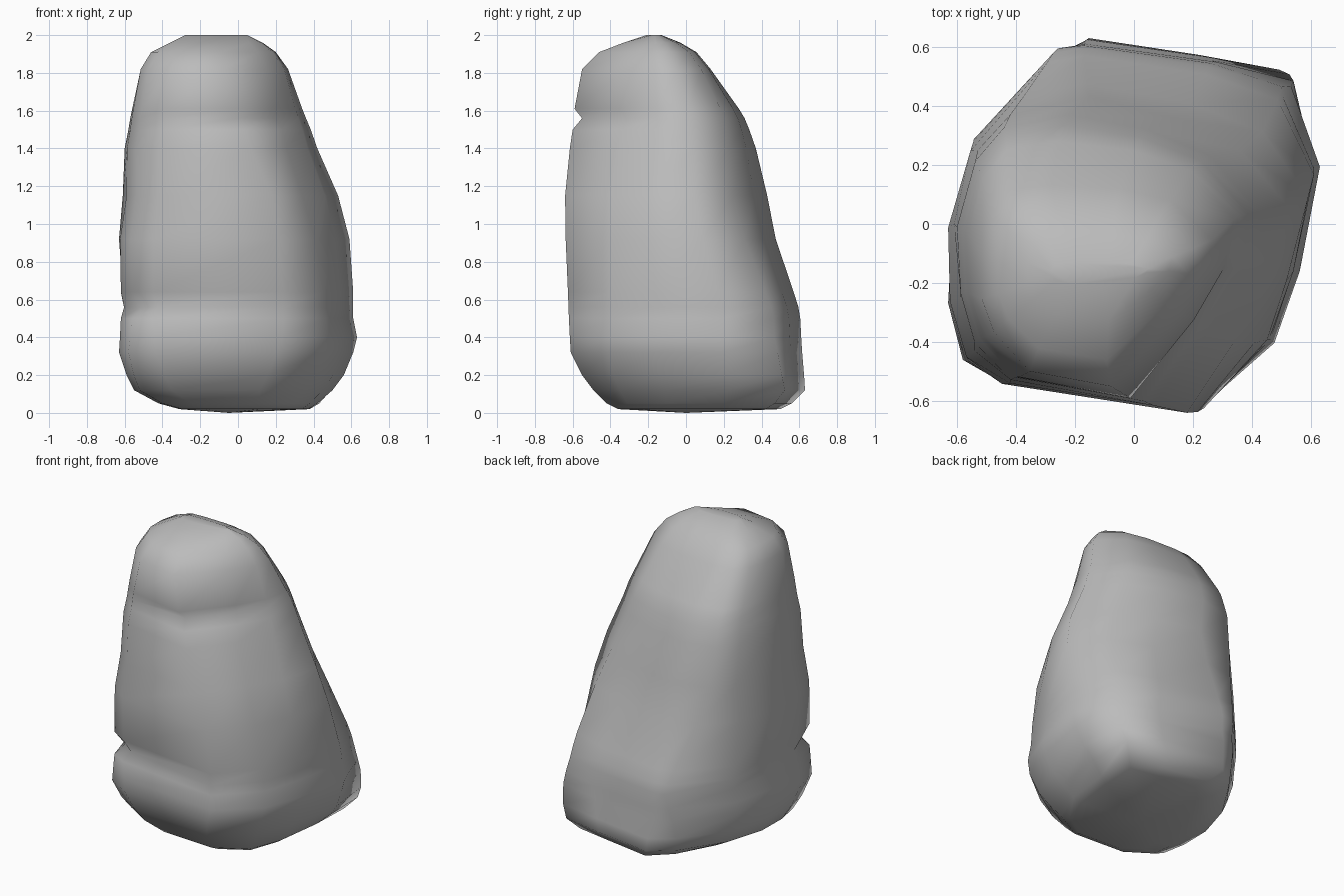
import bpy, bmesh
from mathutils import Vector

cube = bpy.data.objects.get("Cube")
if cube:
    bpy.data.objects.remove(cube, do_unlink=True)

# Matching plan outlines from the underside up to the narrow, chamfered head
BASE = [(-.4, -.3), (-.25, -.4), (.1, -.42), (.3, -.31), (.38, -.1), (.42, .2), (.43, .47),
        (.2, .51), (-.1, .56), (-.23, .44), (-.36, .2), (-.42, 0), (-.42, -.17)]
FOOT = [(-.57, -.47), (-.46, -.53), (.25, -.62), (.48, -.39), (.56, -.15), (.63, .2), (.52, .47),
        (.27, .55), (-.17, .61), (-.26, .6), (-.55, .29), (-.61, 0), (-.63, -.26)]
WAIST = [(-.54, -.43), (-.42, -.54), (.18, -.64), (.34, -.4), (.46, -.2), (.53, .05), (.36, .25),
         (.13, .36), (-.15, .43), (-.42, .37), (-.53, .25), (-.61, 0), (-.59, -.25)]
HEAD = [(-.47, -.36), (-.35, -.49), (-.08, -.54), (.15, -.3), (.24, -.16), (.26, -.05), (.12, .08),
        (-.05, .12), (-.28, .13), (-.41, .12), (-.48, .04), (-.51, -.1), (-.51, -.25)]
PLANS = [(.06, BASE), (.5, FOOT), (1.15, WAIST), (1.8, HEAD)]

# Height, then extent of the boulder: left, right, front, back
LEVELS = [(.02, -.31, .38, -.36, .5), (.05, -.42, .43, -.42, .56), (.12, -.55, .5, -.49, .63),
          (.2, -.59, .56, -.55, .625), (.32, -.63, .61, -.61, .615), (.4, -.625, .63, -.615, .61),
          (.5, -.62, .61, -.62, .605), (.56, -.62, .61, -.622, .595), (.64, -.62, .61, -.625, .57),
          (.92, -.63, .59, -.637, .475), (1.15, -.61, .53, -.64, .43), (1.4, -.6, .42, -.615, .37),
          (1.5, -.58, .385, -.6, .335), (1.56, -.57, .36, -.595, .31), (1.61, -.56, .34, -.59, .28),
          (1.82, -.515, .265, -.55, .13), (1.91, -.46, .2, -.46, .055), (1.96, -.36, .13, -.33, -.03),
          (2, -.28, .05, -.21, -.13)]

# Folds in the surface: place, reach, depth
FOLDS = [((.11, -.48, 1.56), .28, .1),
         ((-.54, -.48, .56), .32, .07),
         ((.51, .47, .43), .25, .03)]


def plan_at(z):
    for (z0, low), (z1, high) in zip(PLANS, PLANS[1:]):
        if z <= z1:
            break
    t = min(1, max(0, (z - z0) / (z1 - z0)))
    return [Vector(a).lerp(Vector(b), t) for a, b in zip(low, high)]


def fit(values, low, high):
    a, b = min(values), max(values)
    return [low + (v - a) / (b - a) * (high - low) for v in values]


def ring(z, x0, x1, y0, y1):
    plan = plan_at(z)
    xs = fit([p.x for p in plan], x0, x1)
    ys = fit([p.y for p in plan], y0, y1)
    return [Vector((x, y, z)) for x, y in zip(xs, ys)]


def press_folds(p):
    for place, reach, depth in FOLDS:
        gap = p - Vector(place)
        gap.z *= 5
        weight = max(0, 1 - gap.length / reach)
        p -= Vector((p.x, p.y, 0)).normalized() * depth * weight
    return p


# Boulder skin
bm = bmesh.new()
rings = [[bm.verts.new(press_folds(p)) for p in ring(*level)] for level in LEVELS]
n = len(FOOT)
for low, high in zip(rings, rings[1:]):
    for i in range(n):
        j = (i + 1) % n
        bm.faces.new((low[i], low[j], high[j], high[i]))
bm.faces.new(rings[-1])

# Slightly bulging underside
base = bm.verts.new((-.05, 0, 0))
for i in range(n):
    bm.faces.new((rings[0][(i + 1) % n], rings[0][i], base))
bmesh.ops.recalc_face_normals(bm, faces=bm.faces)
for face in bm.faces:
    face.smooth = True

mesh = bpy.data.meshes.new("boulder")
bm.to_mesh(mesh)
bm.free()
boulder = bpy.data.objects.new("boulder", mesh)
bpy.context.collection.objects.link(boulder)

# Stone colour
stone = bpy.data.materials.new("grey_stone")
stone.use_nodes = True
colour = (.5, .5, .5, 1)
stone.diffuse_color = colour
stone.node_tree.nodes["Principled BSDF"].inputs["Base Color"].default_value = colour
mesh.materials.append(stone)
